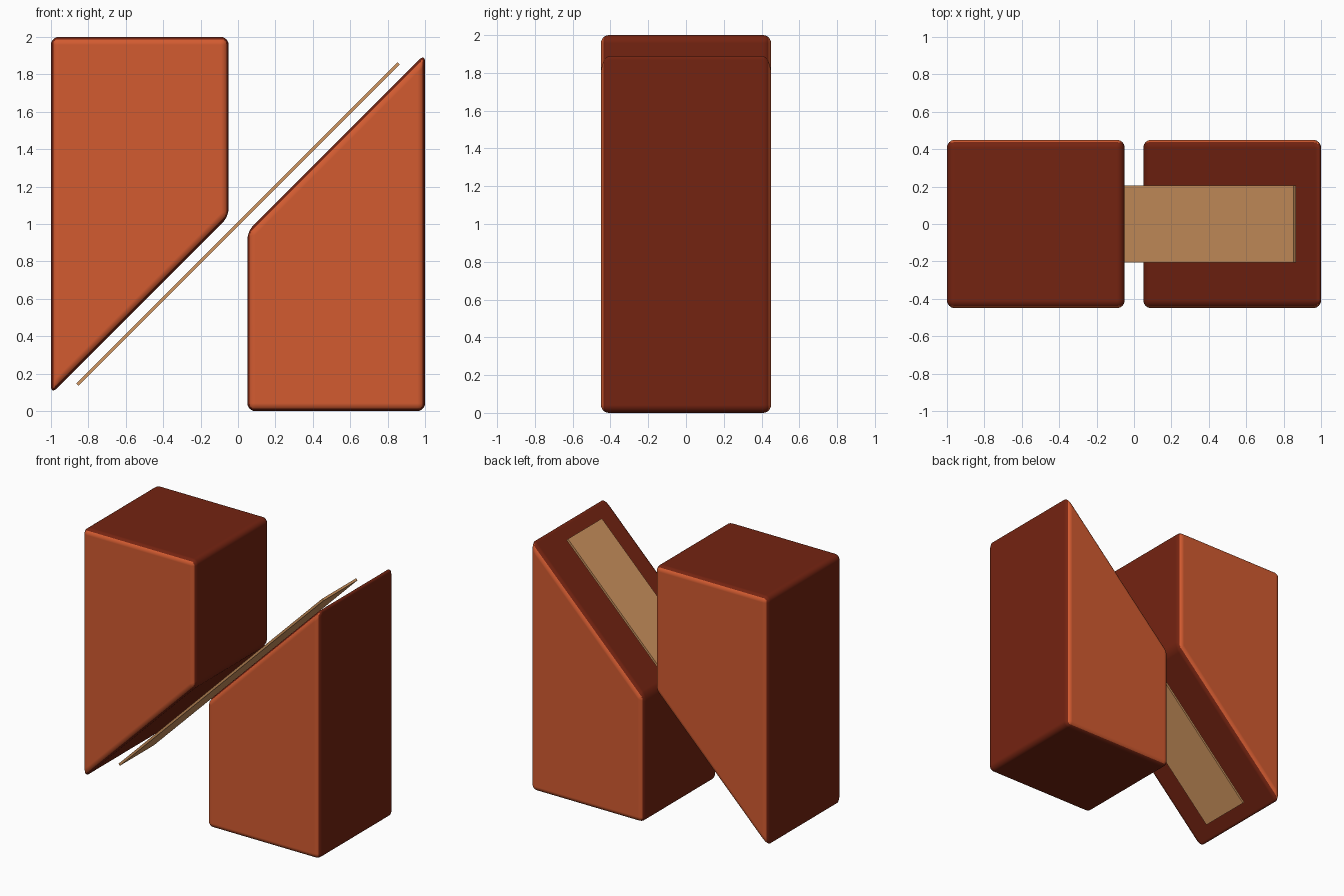
import bpy, bmesh, math
from mathutils import Matrix

cube = bpy.data.objects.get("Cube")
if cube:
    bpy.data.objects.remove(cube, do_unlink=True)


def material(name, rgb):
    mat = bpy.data.materials.new(name)
    mat.use_nodes = True
    mat.diffuse_color = (*rgb, 1)
    mat.node_tree.nodes["Principled BSDF"].inputs["Base Color"].default_value = (*rgb, 1)
    return mat


orange = material("orange", (0.65, 0.105, 0.03))
dark_red = material("dark red", (0.175, 0.017, 0.0055))
tan = material("tan", (0.63, 0.30, 0.115))


def add_object(name, bm, mats):
    mesh = bpy.data.meshes.new(name)
    bmesh.ops.recalc_face_normals(bm, faces=bm.faces)
    bm.to_mesh(mesh)
    bm.free()
    for mat in mats:
        mesh.materials.append(mat)
    obj = bpy.data.objects.new(name, mesh)
    bpy.context.collection.objects.link(obj)
    return obj


def add_block(name, turn):
    """Rounded block with a sloping top; turn swings it about the model's middle."""
    bm = bmesh.new()
    profile = [(0.05, 0), (1, 0), (1, 1.91), (0.05, 0.96)]
    face = bm.faces.new([bm.verts.new((x, -0.45, z)) for x, z in profile])
    solid = bmesh.ops.extrude_face_region(bm, geom=[face])["geom"]
    bmesh.ops.translate(bm, vec=(0, 0.9, 0),
                        verts=[v for v in solid if isinstance(v, bmesh.types.BMVert)])
    bmesh.ops.recalc_face_normals(bm, faces=bm.faces)
    bmesh.ops.bevel(bm, geom=bm.edges[:], offset=0.042, segments=6,
                    profile=0.5, affect='EDGES')
    bmesh.ops.rotate(bm, verts=bm.verts, cent=(0, 0, 1),
                     matrix=Matrix.Rotation(turn, 3, 'Y'))
    # front and back are orange, everything around them is dark
    bm.normal_update()
    for f in bm.faces:
        f.smooth = True
        f.material_index = 0 if abs(f.normal.y) > 0.7 else 1
    obj = add_object(name, bm, [orange, dark_red])
    obj.modifiers.new("flat_face_normals", 'WEIGHTED_NORMAL').weight = 100


add_block("lower_block", 0)
add_block("upper_block", math.pi)

# thin slanted strip floating in the gap
bm = bmesh.new()
bmesh.ops.create_cube(bm, size=1)
bmesh.ops.scale(bm, vec=(2.43, 0.41, 0.017), verts=bm.verts)
bmesh.ops.rotate(bm, verts=bm.verts, matrix=Matrix.Rotation(-math.pi / 4, 3, 'Y'))
bmesh.ops.translate(bm, vec=(0, 0, 1), verts=bm.verts)
add_object("diagonal_strip", bm, [tan])
